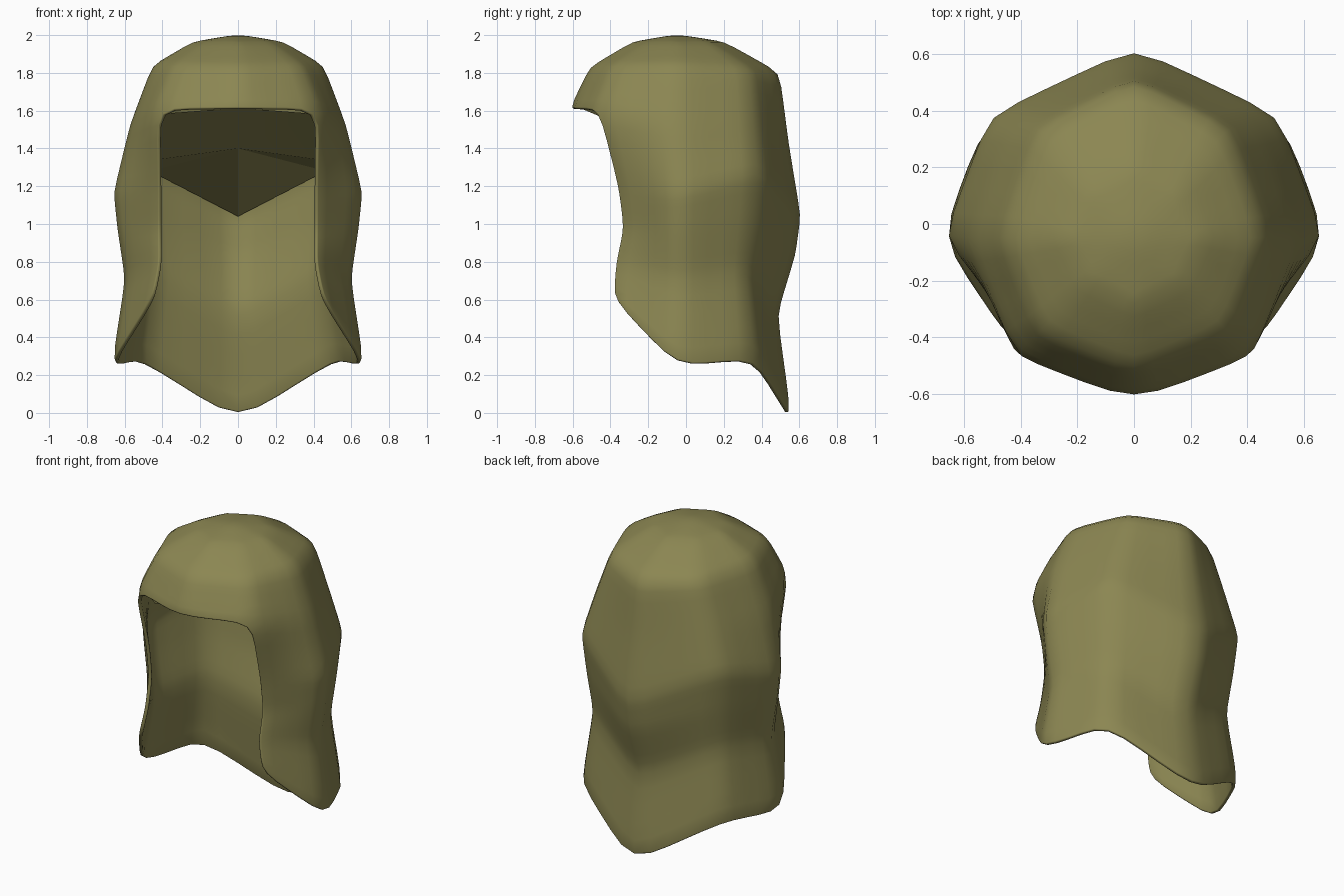
import bpy, bmesh
from mathutils import Vector

cube = bpy.data.objects.get("Cube")
if cube:
    bpy.data.objects.remove(cube, do_unlink=True)

# Single cloth colour
cloth = bpy.data.materials.new("olive cloth")
cloth.use_nodes = True
colour = (0.26, 0.24, 0.085, 1)
cloth.diffuse_color = colour
bsdf = next(n for n in cloth.node_tree.nodes if n.type == 'BSDF_PRINCIPLED')
bsdf.inputs["Base Color"].default_value = colour
bsdf.inputs["Roughness"].default_value = 0.8


def full_ring(half):
    """Half ring from back centre round the left to the front, mirrored."""
    mirrored = [(-x, y, z) for x, y, z in reversed(half) if x > 0]
    return half + mirrored


def soften(bm, cuts, rounds):
    """Subdivide the flat panels and round the folds; hems move only along themselves."""
    bmesh.ops.subdivide_edges(bm, edges=bm.edges[:], cuts=cuts, use_grid_fill=True)
    for _ in range(rounds):
        moved = {}
        for v in bm.verts:
            links = [e for e in v.link_edges if e.is_boundary] or v.link_edges
            near = [e.other_vert(v).co for e in links]
            moved[v] = v.co.lerp(sum(near, Vector()) / len(near), 0.5)
        for v, co in moved.items():
            v.co = co


def finish(name, bm):
    mesh = bpy.data.meshes.new(name)
    bm.to_mesh(mesh)
    bm.free()
    mesh.materials.append(cloth)
    mesh.shade_smooth()
    obj = bpy.data.objects.new(name, mesh)
    bpy.context.collection.objects.link(obj)
    return obj


# Hood shell: closed rings for the crown, open rings below the brim
crown = [
    [(0, .21, 1.965), (.17, .12, 1.965), (.245, -.05, 1.965), (.17, -.2, 1.965), (0, -.29, 1.965)],
    [(0, .51, 1.8), (.33, .34, 1.82), (.465, -.05, 1.84), (.335, -.385, 1.84), (0, -.52, 1.83)],
    [(0, .56, 1.42), (.43, .365, 1.53), (.585, -.05, 1.52), (.43, -.465, 1.61), (0, -.628, 1.615)],
]
drape = [
    [(0, .628, 1.02), (.515, .385, 1.28), (.676, -.045, 1.16), (.42, -.36, 1.2)],
    [(0, .6, .82), (.495, .36, 1.02), (.655, -.045, .97), (.42, -.332, .98)],
    [(0, .498, .5), (.47, .325, .75), (.612, -.035, .7), (.42, -.372, .79)],
    [(0, .575, -.044), (.525, .37, .285), (.682, -.05, .25), (.46, -.385, .6)],
]

bm = bmesh.new()
rings = [[bm.verts.new(p) for p in full_ring(r)] for r in crown + drape]
apex = bm.verts.new((0, -.05, 2.006))
for a, b in zip(rings[0], rings[0][1:] + rings[0][:1]):
    bm.faces.new((apex, a, b))
for top, low in zip(rings, rings[1:]):
    if len(top) > len(low):             # skip the front centre at the brim
        top = top[:4] + top[5:]
    for i in range(len(top)):
        j = (i + 1) % len(top)
        if len(low) == 7 and i == 3:    # face opening
            continue
        bm.faces.new((top[i], top[j], low[j], low[i]))
soften(bm, 4, 2)
bmesh.ops.recalc_face_normals(bm, faces=bm.faces[:])
hood = finish("hood_shell", bm)
solid = hood.modifiers.new("cloth thickness", 'SOLIDIFY')
solid.thickness = 0.022
solid.offset = -1
bevel = hood.modifiers.new("soft hem", 'BEVEL')
bevel.width = 0.007
bevel.segments = 2
bevel.limit_method = 'ANGLE'
bevel.angle_limit = 1.0

# Inner lining: from the brim down to a ridge, then down to the fold in the back wall
lining = [(0, .57, 1.04), (.465, .345, 1.28), (.575, -.05, 1.32), (.385, -.41, 1.585), (0, -.565, 1.615)]
bm = bmesh.new()
ring = [bm.verts.new(p) for p in full_ring(lining)]
back, back_left, left, front_left, front, front_right, right, back_right = ring
ridge = bm.verts.new((0, -.05, 1.4))
for corners in ((ridge, back, back_left), (ridge, back_left, left),
                (ridge, back_right, back), (ridge, right, back_right),
                (ridge, left, front_left, front), (ridge, front, front_right, right)):
    face = bm.faces.new(corners)
    face.normal_update()
    if face.normal.z > 0:
        face.normal_flip()
finish("inner_lining", bm)
bpy.context.view_layer.objects.active = bpy.data.objects["inner_lining"]
bpy.data.objects["inner_lining"].select_set(True)
bpy.ops.object.shade_smooth_by_angle(angle=0.2)
